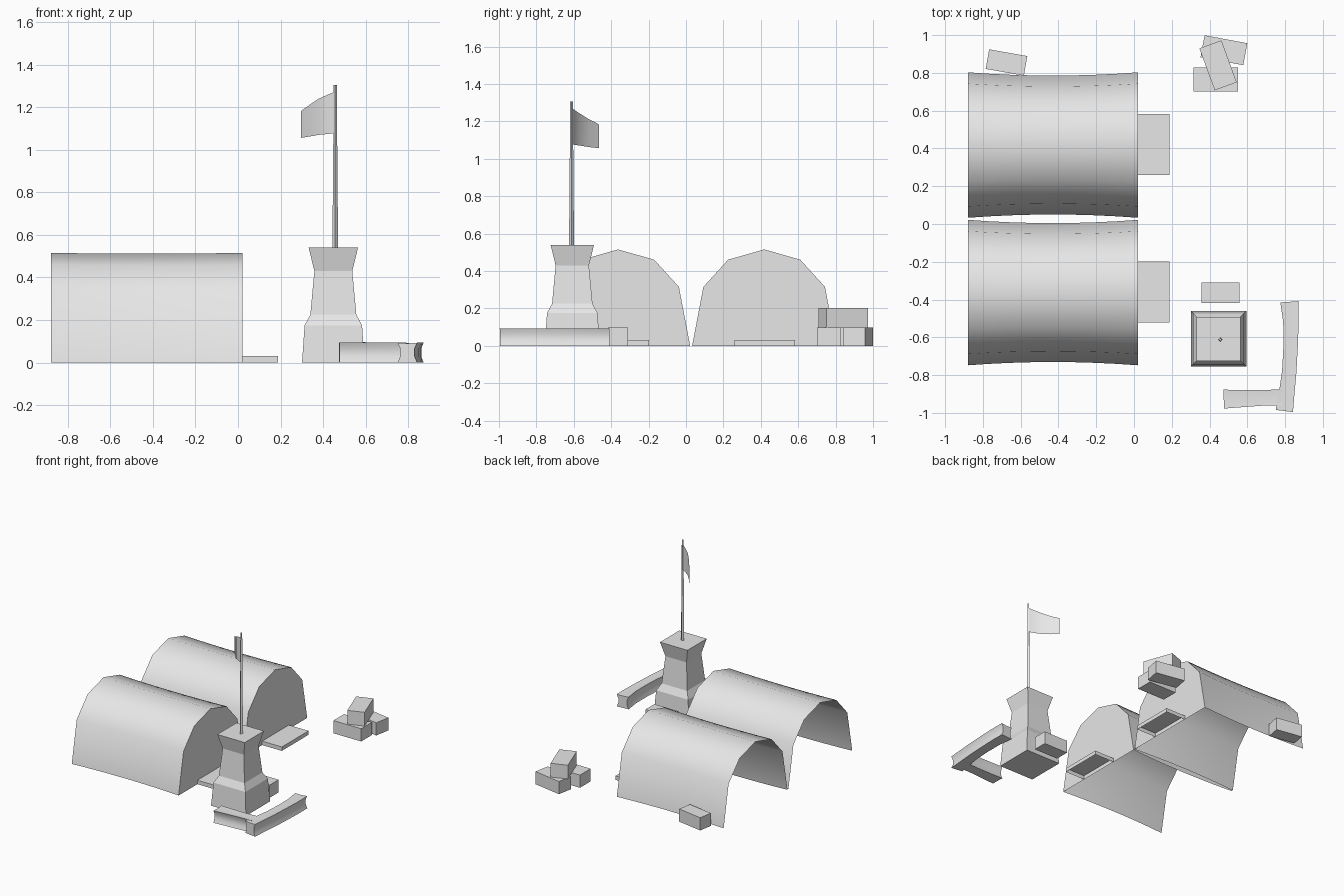
import bpy, bmesh, math
from mathutils import Vector, Matrix

cube = bpy.data.objects.get("Cube")
if cube:
    bpy.data.objects.remove(cube, do_unlink=True)

# Single plain grey
grey = bpy.data.materials.new("plain_grey")
grey.use_nodes = True
COLOR = (0.8, 0.8, 0.8, 1)
grey.diffuse_color = COLOR
grey.node_tree.nodes["Principled BSDF"].inputs["Base Color"].default_value = COLOR


def finish(name, bm, smooth=None):
    bmesh.ops.recalc_face_normals(bm, faces=bm.faces)
    me = bpy.data.meshes.new(name)
    bm.to_mesh(me)
    bm.free()
    me.materials.append(grey)
    ob = bpy.data.objects.new(name, me)
    bpy.context.collection.objects.link(ob)
    if smooth:
        bpy.ops.object.select_all(action='DESELECT')
        ob.select_set(True)
        bpy.context.view_layer.objects.active = ob
        bpy.ops.object.shade_smooth_by_angle(angle=math.radians(smooth))
    return ob


def loft(name, rings, closed=True, cap_start=True, cap_end=True, smooth=None):
    """Skin a list of equal-length rings of points."""
    bm = bmesh.new()
    rows = [[bm.verts.new(p) for p in ring] for ring in rings]
    n = len(rows[0])
    for a, b in zip(rows, rows[1:]):
        for i in range(n if closed else n - 1):
            j = (i + 1) % n
            bm.faces.new((a[i], a[j], b[j], b[i]))
    if cap_start:
        bm.faces.new(rows[0])
    if cap_end:
        bm.faces.new(rows[-1])
    return finish(name, bm, smooth)


def box(name, center, size, angle=0, open_bottom=False):
    """Box standing on center z, turned about the vertical."""
    bm = bmesh.new()
    m = (Matrix.Translation(Vector(center) + Vector((0, 0, size[2] / 2)))
         @ Matrix.Rotation(math.radians(angle), 4, 'Z') @ Matrix.Diagonal((*size, 1)))
    bmesh.ops.create_cube(bm, size=1, matrix=m)
    if open_bottom:
        low = min(bm.faces, key=lambda f: f.calc_center_median().z)
        bmesh.ops.delete(bm, geom=[low], context='FACES_ONLY')
    return finish(name, bm)


def square(cx, cy, z, half, turn=45):
    r = half * math.sqrt(2)
    return [(cx + r * math.cos(math.radians(turn + 90 * k)),
             cy + r * math.sin(math.radians(turn + 90 * k)), z) for k in range(4)]


# Arched shelters: thin shell, open at the rear end, walled at the doorstep end
half_arch = [(-0.385, 0), (-0.325, 0.315), (-0.193, 0.46)]
arch = half_arch + [(0, 0.515)] + [(-y, z) for y, z in reversed(half_arch)]
X0, X1, STEPS = -0.88, 0.022, 8
for label, cy in (("front", -0.363), ("rear", 0.418)):
    rings = []
    for i in range(STEPS + 1):
        t = i / STEPS
        pinch = 1 - (2 * t - 1) ** 2          # slight waist at mid length
        rings.append([(X0 + (X1 - X0) * t, cy + y * (1 - 0.045 * pinch),
                       z * (1 - 0.006 * pinch)) for y, z in arch])
    loft(label + "_shelter", rings, closed=False, cap_start=False, smooth=45)
    box(label + "_doorstep", (0.105, cy + 0.003, 0), (0.166, 0.322, 0.03), open_bottom=True)

# Tower with flared base and crown
TX, TY = 0.448, -0.608
loft("tower", [square(TX, TY, z, h) for z, h in
               ((0, 0.147), (0.175, 0.135), (0.225, 0.108), (0.43, 0.089), (0.54, 0.116))])

# Flagpole, four-sided and tapered
PX, PY = 0.457, -0.612
loft("flagpole", [square(PX, PY, 0.53, 0.0095, 0), square(PX, PY, 1.305, 0.005, 0)])

# Flag: one thin curved sheet, columns as (x, y, top z, bottom z)
columns = [(0.455, -0.61, 1.272, 1.078), (0.42, -0.592, 1.258, 1.074),
           (0.38, -0.565, 1.24, 1.07), (0.335, -0.517, 1.21, 1.062),
           (0.297, -0.464, 1.183, 1.056)]
loft("flag", [[(x, y, top), (x, y, low)] for x, y, top, low in columns],
     closed=False, cap_start=False, cap_end=False, smooth=60)

# Low barrier walls with waisted sides; stations are (x, y, half width)
section = [(-1, 0), (-0.74, 0.03), (-0.74, 0.065), (-1, 0.093),
           (0, 0.09), (1, 0.093), (0.74, 0.065), (0.74, 0.03), (1, 0)]


def barrier(name, stations):
    rings = []
    for i, (x, y, w) in enumerate(stations):
        a = Vector(stations[max(i - 1, 0)][:2])
        b = Vector(stations[min(i + 1, len(stations) - 1)][:2])
        d = (b - a).normalized()
        rings.append([(x - d.y * w * s, y + d.x * w * s, z) for s, z in section])
    loft(name, rings, smooth=70)


barrier("short_barrier", [(0.475, -0.927, 0.05), (0.58, -0.924, 0.045),
                          (0.69, -0.92, 0.041), (0.785, -0.917, 0.042)])
barrier("long_barrier", [(0.823, -0.412, 0.048), (0.831, -0.52, 0.041),
                         (0.829, -0.65, 0.038), (0.822, -0.78, 0.038),
                         (0.809, -0.89, 0.041), (0.796, -0.99, 0.046)])

# Crates: centre, footprint, turn
crates = [
    ("shelter_crate", (-0.675, 0.855, 0), (0.205, 0.105), -10),
    ("stack_crate_near", (0.432, 0.765, 0), (0.235, 0.128), 0),
    ("stack_crate_far", (0.476, 0.92, 0), (0.23, 0.118), -10.5),
    ("stack_crate_top", (0.445, 0.84, 0.097), (0.236, 0.124), -70),
    ("tower_crate", (0.458, -0.364, 0), (0.203, 0.108), 0),
]
for name, center, (sx, sy), turn in crates:
    box(name, center, (sx, sy, 0.097 if center[2] == 0 else 0.105), turn)
